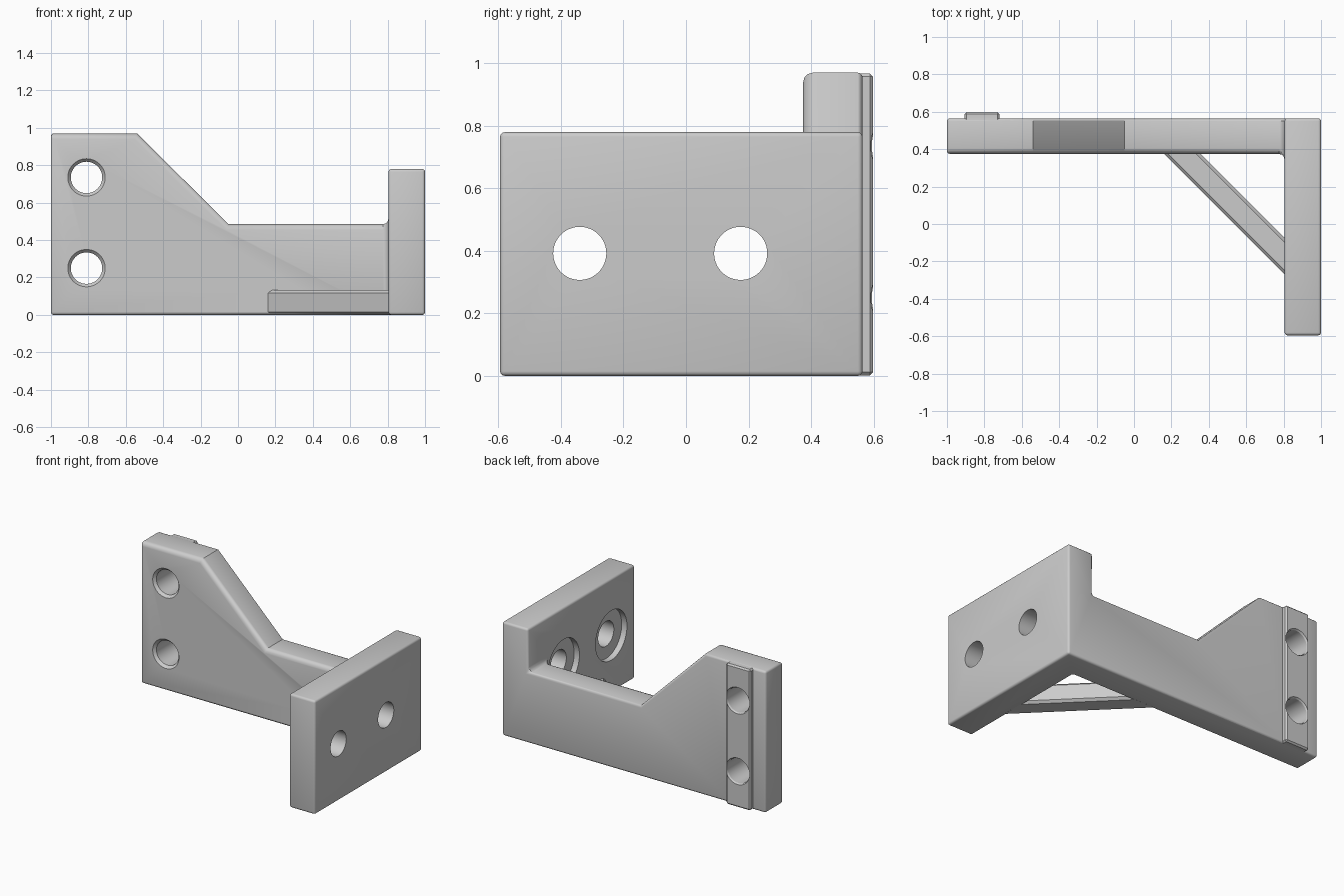
import bpy, bmesh, math
from mathutils import Vector

if "Cube" in bpy.data.objects:
    bpy.data.objects.remove(bpy.data.objects["Cube"], do_unlink=True)

grey = bpy.data.materials.new("machined grey")
grey.use_nodes = True
COLOR = (0.6, 0.6, 0.6, 1)
grey.diffuse_color = COLOR
grey.node_tree.nodes["Principled BSDF"].inputs["Base Color"].default_value = COLOR


def to_object(name, bm):
    bmesh.ops.recalc_face_normals(bm, faces=bm.faces)
    mesh = bpy.data.meshes.new(name)
    bm.to_mesh(mesh)
    bm.free()
    mesh.materials.append(grey)
    ob = bpy.data.objects.new(name, mesh)
    bpy.context.collection.objects.link(ob)
    return ob


def prism(name, points, push, bevel=0):
    """Extrude a closed outline along the push vector."""
    bm = bmesh.new()
    face = bm.faces.new([bm.verts.new(p) for p in points])
    new = bmesh.ops.extrude_face_region(bm, geom=[face])["geom"]
    moved = [v for v in new if isinstance(v, bmesh.types.BMVert)]
    bmesh.ops.translate(bm, verts=moved, vec=push)
    bmesh.ops.recalc_face_normals(bm, faces=bm.faces)
    if bevel:
        bmesh.ops.bevel(bm, geom=bm.edges[:], offset=bevel, segments=1,
                        profile=0.5, affect='EDGES')
    return to_object(name, bm)


def box(name, lo, hi, bevel=0):
    outline = [(lo[0], lo[1], lo[2]), (hi[0], lo[1], lo[2]),
               (hi[0], hi[1], lo[2]), (lo[0], hi[1], lo[2])]
    return prism(name, outline, (0, 0, hi[2] - lo[2]), bevel)


def lathe(name, rings, place, sides=48):
    """Turned solid from (position, radius) rings; place maps to 3D."""
    bm = bmesh.new()
    loops = []
    for t, r in rings:
        angles = [2 * math.pi * i / sides for i in range(sides)]
        loops.append([bm.verts.new(place(t, r * math.cos(a), r * math.sin(a)))
                      for a in angles])
    for a, b in zip(loops, loops[1:]):
        for i in range(sides):
            j = (i + 1) % sides
            bm.faces.new((a[i], a[j], b[j], b[i]))
    bm.faces.new(loops[0])
    bm.faces.new(loops[-1])
    return to_object(name, bm)


def apply(ob, mod):
    bpy.context.view_layer.objects.active = ob
    bpy.ops.object.modifier_apply(modifier=mod.name)


def combine(ob, other, operation):
    mod = ob.modifiers.new("combine", 'BOOLEAN')
    mod.operation, mod.object, mod.solver = operation, other, 'EXACT'
    apply(ob, mod)
    bpy.data.objects.remove(other, do_unlink=True)


# Stepped back plate joined to the side plate
FRONT, BACK, INNER, STEP = 0.375, 0.565, 0.805, 0.485
profile = [(-1, 0), (0.9, 0), (0.9, STEP), (-0.05, STEP), (-0.54, 0.97), (-1, 0.97)]
bracket = prism("angle_bracket", [(x, FRONT, z) for x, z in profile],
                (0, BACK - FRONT, 0))
combine(bracket, box("side_plate", (INNER, -0.595, 0), (1, BACK, 0.78)), 'UNION')

# Rounded front rim and inner fillets, narrow chamfers elsewhere
bm = bmesh.new()
bm.from_mesh(bracket.data)
bmesh.ops.remove_doubles(bm, verts=bm.verts, dist=0.0005)
bmesh.ops.dissolve_limit(bm, angle_limit=0.02, verts=bm.verts, edges=bm.edges)
weight = bm.edges.layers.float.new("bevel_weight_edge")
for e in bm.edges:
    if e.calc_face_angle(0) < math.radians(60):
        continue
    mid = (e.verts[0].co + e.verts[1].co) / 2
    rim = abs(mid.y - FRONT) < 0.01 and mid.z > 0.45 and mid.x > -0.99
    e[weight] = 1.0 if rim or not e.is_convex else 0.5
bm.to_mesh(bracket.data)
bm.free()
bev = bracket.modifiers.new("edges", 'BEVEL')
bev.limit_method, bev.width, bev.segments = 'WEIGHT', 0.03, 3
apply(bracket, bev)

# Diagonal brace and locating rail
brace = prism("brace", [(0.13, 0.405, 0), (0.325, 0.405, 0),
                        (0.835, -0.105, 0), (0.835, -0.3, 0)], (0, 0, 0.133), 0.016)
combine(bracket, brace, 'UNION')
combine(bracket, box("rail", (-0.905, 0.5, 0.002), (-0.72, 0.598, 0.968), 0.01), 'UNION')

# Countersunk holes through the back plate
for z in (0.25, 0.735):
    rings = [(0.34, 0.1), (FRONT, 0.1), (0.393, 0.084),
             (0.588, 0.084), (0.6, 0.092), (0.63, 0.092)]
    combine(bracket, lathe("bolt_hole", rings,
            lambda t, u, v: (u - 0.81, t, v + z)), 'DIFFERENCE')

# Counterbored holes through the side plate
for y in (-0.34, 0.175):
    rings = [(0.75, 0.17), (0.845, 0.17), (0.845, 0.085), (1.05, 0.085)]
    combine(bracket, lathe("mount_hole", rings,
            lambda t, u, v: (t, u + y, v + 0.392)), 'DIFFERENCE')

bpy.ops.object.select_all(action='DESELECT')
bracket.select_set(True)
bpy.context.view_layer.objects.active = bracket
bpy.ops.object.shade_smooth_by_angle(angle=math.radians(32))
